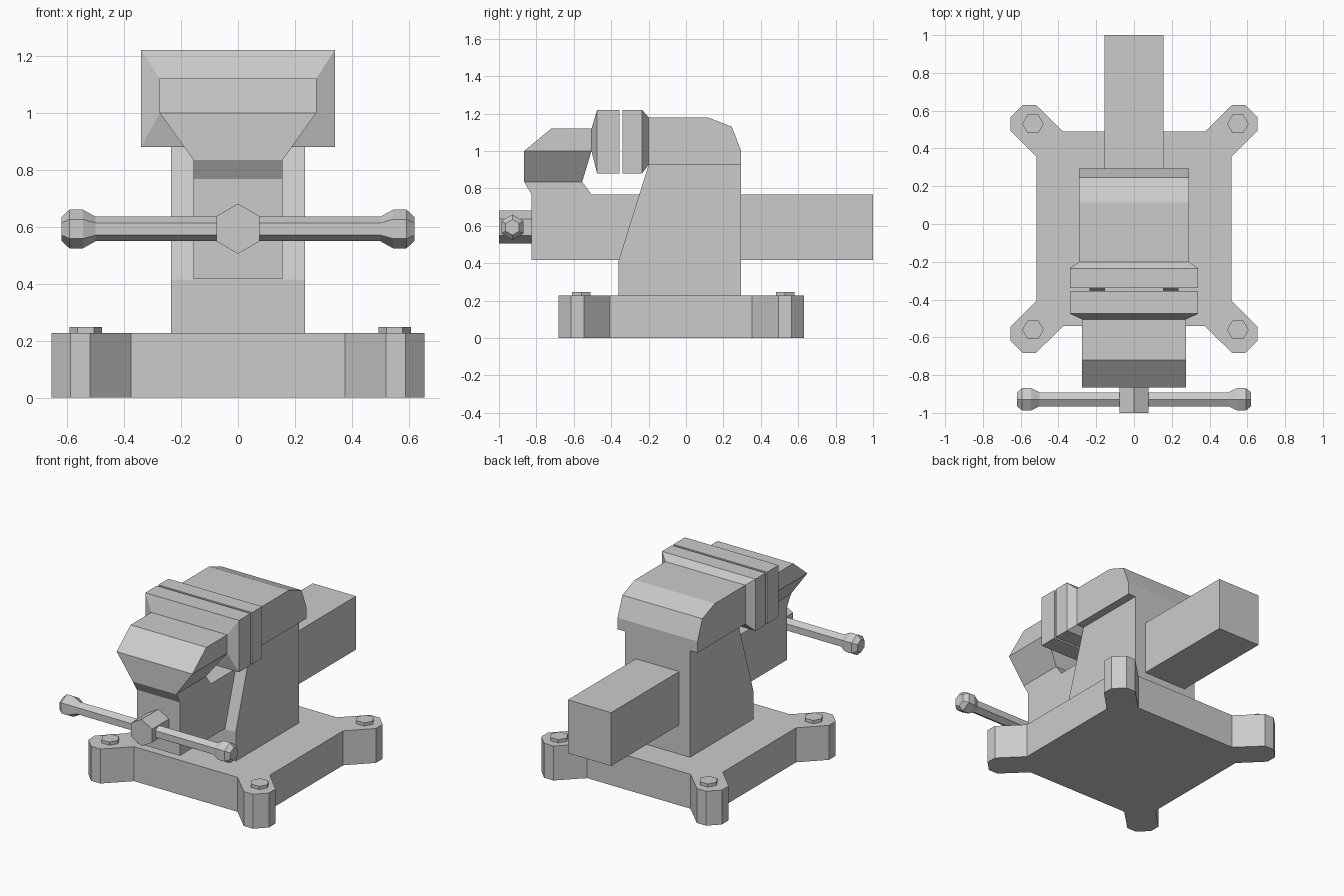
import bpy
import math

old = bpy.data.objects.get("Cube")
if old:
    bpy.data.objects.remove(old, do_unlink=True)

grey = bpy.data.materials.new("cast_grey")
grey.use_nodes = True
colour = (0.6, 0.6, 0.6, 1)
grey.diffuse_color = colour
grey.node_tree.nodes["Principled BSDF"].inputs["Base Color"].default_value = colour


def loft(name, rings):
    """Skin a stack of equal-length closed rings and cap both ends."""
    n = len(rings[0])
    verts = [p for ring in rings for p in ring]
    faces = [list(range(n))[::-1], [len(verts) - n + i for i in range(n)]]
    for r in range(len(rings) - 1):
        for i in range(n):
            a, b = r * n + i, r * n + (i + 1) % n
            faces.append([a, b, b + n, a + n])
    mesh = bpy.data.meshes.new(name)
    mesh.from_pydata(verts, [], faces)
    mesh.materials.append(grey)
    obj = bpy.data.objects.new(name, mesh)
    bpy.context.collection.objects.link(obj)
    # Make all normals point outward
    import bmesh
    bm = bmesh.new()
    bm.from_mesh(mesh)
    bmesh.ops.recalc_face_normals(bm, faces=bm.faces)
    bm.to_mesh(mesh)
    bm.free()
    return obj


def side_profile(name, half_width, points):
    """Extrude a (y, z) profile evenly across x."""
    return loft(name, [[(x, y, z) for y, z in points] for x in (-half_width, half_width)])


def rect_xz(half_width, y, low, high):
    return [(-half_width, y, low), (half_width, y, low),
            (half_width, y, high), (-half_width, y, high)]


def rect_xy(half_width, front, back, z):
    return [(-half_width, front, z), (half_width, front, z),
            (half_width, back, z), (-half_width, back, z)]


def hexagon(radius):
    """Six points, the first on the first axis."""
    return [(radius * math.cos(math.pi * i / 3), radius * math.sin(math.pi * i / 3))
            for i in range(6)]


# Base plate with four chamfered corner lugs
MID_Y, BASE_TOP = -0.026, 0.226
lug = [(0.515, 0.38), (0.655, 0.52), (0.655, 0.59),
       (0.588, 0.657), (0.52, 0.657), (0.375, 0.515)]
outline = []
for sx, sy in ((1, 1), (-1, 1), (-1, -1), (1, -1)):
    corner = [(sx * x, MID_Y + sy * y) for x, y in lug]
    outline += corner if sx * sy > 0 else corner[::-1]
loft("base_plate", [[(x, y, z) for x, y in outline] for z in (0, BASE_TOP)])

# Mounting bolts
for side, x in (("right", -0.535), ("left", 0.55)):
    for end, y in (("front", -0.56), ("back", 0.53)):
        loft(f"bolt_{end}_{side}",
             [[(x + a, y + b, z) for a, b in hexagon(0.057)] for z in (BASE_TOP - 0.02, 0.247)])

# Fixed column and its wider head
side_profile("fixed_column", 0.236, [(-0.36, BASE_TOP), (0.295, BASE_TOP), (0.295, 0.925),
                                     (-0.2, 0.925), (-0.36, 0.415)])
side_profile("fixed_head", 0.29, [(-0.2, 0.925), (0.295, 0.925), (0.295, 1.0),
                                  (0.245, 1.13), (0.115, 1.18), (-0.2, 1.18)])

# Jaw plates, tapering into their heads
loft("fixed_jaw", [rect_xz(0.34, -0.34, 0.88, 1.22), rect_xz(0.34, -0.235, 0.88, 1.22),
                   rect_xz(0.29, -0.2, 0.925, 1.18)])
loft("moving_jaw", [rect_xz(0.34, -0.355, 0.88, 1.22), rect_xz(0.34, -0.475, 0.88, 1.22),
                    rect_xz(0.275, -0.505, 1.0, 1.12)])

# Sliding bar and the moving head that flares out of it
BAR = 0.157
loft("slide_bar", [rect_xz(BAR, y, 0.417, 0.767) for y in (-0.825, 1.0)])
loft("moving_head", [rect_xy(BAR, -0.825, -0.505, 0.767), rect_xy(BAR, -0.865, -0.555, 0.835),
                     rect_xy(0.275, -0.865, -0.505, 1.0), rect_xy(0.275, -0.72, -0.505, 1.12)])

# Screw head, with a corner pointing up
loft("screw_head", [[(b, y, 0.593 + a) for a, b in hexagon(0.088)] for y in (-1.0, -0.825)])

# Turning handle with a knob at each end
stations = [(0.5, 0.043), (0.545, 0.068), (0.592, 0.068), (0.62, 0.042)]
stations = [(-x, r) for x, r in reversed(stations)] + stations
loft("handle", [[(x, -0.928 + b, 0.592 + a) for a, b in hexagon(r)] for x, r in stations])
